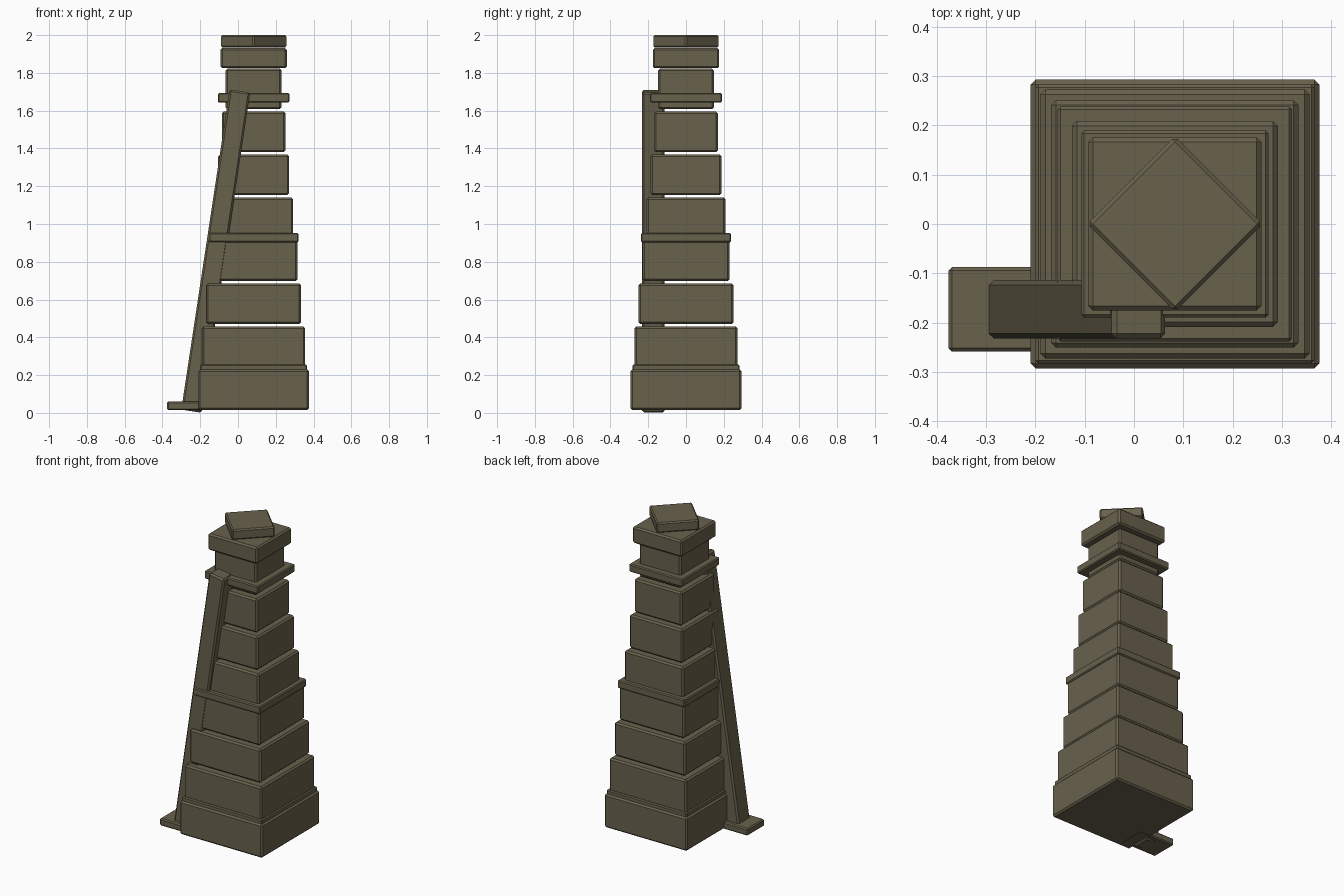
import bpy
import math
from mathutils import Vector

if "Cube" in bpy.data.objects:
    bpy.data.objects.remove(bpy.data.objects["Cube"])

olive = bpy.data.materials.new("dark olive stone")
olive.diffuse_color = (0.14, 0.12, 0.073, 1)
olive.use_nodes = True
olive.node_tree.nodes["Principled BSDF"].inputs["Base Color"].default_value = olive.diffuse_color


def box(name, centre, size, rot=(0, 0, 0), bevel=0.01):
    """Chamfered flat-shaded block."""
    bpy.ops.mesh.primitive_cube_add(size=1, location=centre, rotation=rot)
    ob = bpy.context.object
    ob.name = name
    ob.scale = size
    bpy.ops.object.transform_apply(location=False, rotation=False, scale=True)
    mod = ob.modifiers.new("chamfer", 'BEVEL')
    mod.width = bevel
    mod.segments = 1
    ob.data.materials.append(olive)
    return ob


TX = 0.083  # tower axis


def course(name, half, z0, z1, turn=0, bevel=0.01):
    box(name, (TX, 0, (z0 + z1) / 2), (2 * half, 2 * half, z1 - z0), (0, 0, turn), bevel)


# Tapering stack of separate stone blocks
halves = [0.293, 0.273, 0.251, 0.231, 0.209, 0.188, 0.169, 0.148]
for i, h in enumerate(halves):
    z0 = 0.015 + 0.2275 * i
    course(f"tower_block_{i + 1}", h, z0, z0 + 0.215)

# Projecting bands
course("base_band", 0.283, 0.2, 0.256, bevel=0.006)
course("middle_band", 0.238, 0.903, 0.952, bevel=0.006)
course("upper_band", 0.19, 1.643, 1.693, bevel=0.006)

# Cap slab and diagonal top stone
course("cap_slab", 0.176, 1.825, 1.931)
course("top_stone", 0.126, 1.935, 2.0, math.pi / 4, 0.008)

# Leaning brace and its foot plate
low, high = Vector((-0.246, -0.173, 0.009)), Vector((0.01, -0.173, 1.704))
d = high - low
box("leaning_brace", (low + high) / 2, (0.11, 0.119, d.length),
    (0, math.atan2(d.x, d.z), 0))
box("brace_foot", (-0.2475, -0.173, 0.037), (0.257, 0.172, 0.046), bevel=0.007)
